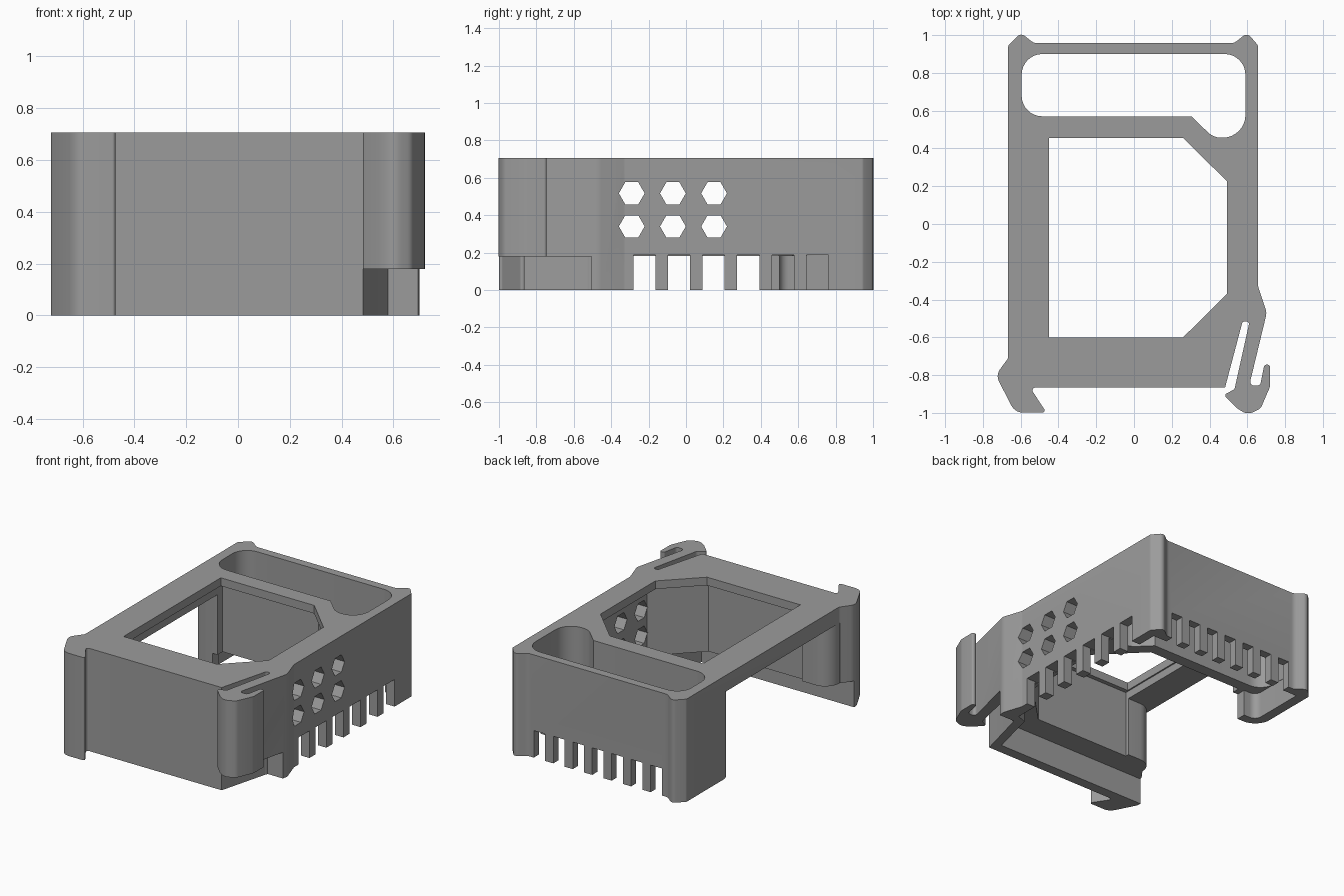
import bpy, bmesh, math
from mathutils import Vector

if "Cube" in bpy.data.objects:
    bpy.data.objects.remove(bpy.data.objects["Cube"])

H = 0.706      # total height
BASE = 0.18    # height of the wide lower recess


def rounded(points):
    """Points are (x, y) or (x, y, radius); corners with a radius become arcs."""
    out = []
    n = len(points)
    for i, p in enumerate(points):
        if len(p) == 2:
            out.append(p)
            continue
        c = Vector(p[:2])
        a = (Vector(points[i - 1][:2]) - c).normalized()
        b = (Vector(points[(i + 1) % n][:2]) - c).normalized()
        half = a.angle(b) / 2
        t = p[2] / math.tan(half)
        centre = c + (a + b).normalized() * (p[2] / math.sin(half))
        v0, v1 = c + a * t - centre, c + b * t - centre
        sweep = v0.angle_signed(v1)
        steps = max(2, int(abs(sweep) / math.radians(11)))
        for k in range(steps + 1):
            ang = -sweep * k / steps
            out.append((centre.x + v0.x * math.cos(ang) - v0.y * math.sin(ang),
                        centre.y + v0.x * math.sin(ang) + v0.y * math.cos(ang)))
    return out


def prism(name, points, lo, hi, axis="z"):
    """Extrude a flat outline along z (x, y points) or along x (y, z points)."""
    bm = bmesh.new()
    place = (lambda p, h: (p[0], p[1], h)) if axis == "z" else (lambda p, h: (h, p[0], p[1]))
    bottom = [bm.verts.new(place(p, lo)) for p in points]
    top = [bm.verts.new(place(p, hi)) for p in points]
    bm.faces.new(bottom)
    bm.faces.new(top)
    for i in range(len(points)):
        j = (i + 1) % len(points)
        bm.faces.new((bottom[i], bottom[j], top[j], top[i]))
    bmesh.ops.recalc_face_normals(bm, faces=bm.faces[:])
    mesh = bpy.data.meshes.new(name)
    bm.to_mesh(mesh)
    bm.free()
    ob = bpy.data.objects.new(name, mesh)
    bpy.context.collection.objects.link(ob)
    return ob


def box(name, x0, x1, y0, y1, z0, z1):
    return prism(name, [(x0, y0), (x1, y0), (x1, y1), (x0, y1)], z0, z1)


# Outer outline: back ears, left hook, front wall, slit and spring clip
outline = rounded([
    (-0.53, 0.957, 0.05), (-0.567, 0.987), (-0.60, 1.012, 0.03), (-0.666, 0.945, 0.02),
    (-0.666, -0.71, 0.03), (-0.732, -0.80, 0.06), (-0.63, -0.999, 0.07),
    (-0.463, -0.999, 0.012), (-0.55, -0.866, 0.015),
    (0.482, -0.866), (0.575, -0.515, 0.015), (0.612, -0.515, 0.015), (0.532, -0.875, 0.02),
    (0.475, -0.905, 0.012), (0.545, -0.975), (0.60, -1.010, 0.06), (0.67, -0.978, 0.04),
    (0.721, -0.86, 0.06), (0.721, -0.745, 0.014), (0.69, -0.745, 0.014),
    (0.668, -0.855, 0.02), (0.61, -0.855, 0.02), (0.703, -0.47, 0.06),
    (0.657, -0.33, 0.03),
    (0.657, 0.945, 0.02), (0.60, 1.012, 0.03), (0.567, 0.987), (0.53, 0.957, 0.05)])
body = prism("case_body", outline, 0, H)

cutters = []

# Window in the top plate and the slightly wider chamber below it
cutters.append(prism("window_cut", [
    (-0.45, -0.60), (0.26, -0.60), (0.492, -0.37), (0.492, 0.226), (0.26, 0.456), (-0.45, 0.456)],
    -0.1, H + 0.1))
cutters.append(prism("chamber_cut", [
    (-0.46, -0.63), (0.27, -0.63), (0.545, -0.355), (0.545, 0.215), (0.27, 0.49), (-0.46, 0.49)],
    -0.12, 0.65))

# Rounded pocket along the back
cutters.append(prism("back_pocket_cut", rounded([
    (-0.595, 0.57, 0.11), (0.305, 0.57), (0.42, 0.457, 0.1), (0.59, 0.457, 0.12),
    (0.59, 0.90, 0.11), (-0.595, 0.90, 0.11)]), -0.14, H + 0.12))

# Wide lower recess, open to the left, with the left wall wrapping inwards
cutters.append(prism("lower_recess_cut", rounded([
    (-0.85, -0.795), (0.44, -0.795), (0.52, -0.47), (0.592, -0.44), (0.592, 0.902),
    (-0.597, 0.902), (-0.597, 0.50, 0.05), (-0.50, 0.50), (-0.50, 0.43), (-0.85, 0.43)]),
    -0.16, BASE + 0.002))

# Opening in the left wall, flaring over rounded posts
cutters.append(prism("left_opening_cut", rounded([
    (-0.40, -0.605), (-0.40, 0.435), (-0.667, 0.435, 0.12), (-0.667, 0.56), (-0.87, 0.56),
    (-0.87, -0.715), (-0.667, -0.715), (-0.667, -0.605, 0.105)]), -0.18, 0.595))

# Clearance under the spring clip
cutters.append(prism("clip_clearance_cut", [
    (0.40, -1.1), (0.85, -1.1), (0.85, -0.505), (0.5787, -0.505), (0.4815, -0.868), (0.40, -0.868)],
    -0.2, BASE - 0.001))

# Hexagonal vents through the right wall
for y in (-0.29, -0.07, 0.15):
    for z in (0.34, 0.517):
        ring = [(y + 0.069 * math.cos(k * math.pi / 3), z + 0.069 * math.sin(k * math.pi / 3))
                for k in range(6)]
        cutters.append(prism("vent_cut", ring, 0.40, 0.80, "x"))

# Slots along the bottom of the right and back walls
for i in range(6):
    y = -0.222 + 0.185 * i
    cutters.append(box("side_slot_cut", 0.56, 0.82, y - 0.059, y + 0.059, -0.22, BASE + 0.006))
for i in range(7):
    x = 0.148 * (i - 3)
    cutters.append(box("back_slot_cut", x - 0.043, x + 0.043, 0.87, 1.1, -0.24, BASE + 0.006))

for c in cutters:
    c.hide_render = True
    mod = body.modifiers.new(c.name, "BOOLEAN")
    mod.operation = "DIFFERENCE"
    mod.solver = "EXACT"
    mod.object = c

# Bake the cuts and remove the cutters
bpy.context.view_layer.update()
graph = bpy.context.evaluated_depsgraph_get()
baked = bpy.data.meshes.new_from_object(body.evaluated_get(graph))
body.modifiers.clear()
body.data = baked
for c in cutters:
    bpy.data.objects.remove(c)

# Single grey plastic
grey = bpy.data.materials.new("grey_plastic")
grey.diffuse_color = (0.33, 0.33, 0.33, 1)
grey.use_nodes = True
grey.node_tree.nodes["Principled BSDF"].inputs["Base Color"].default_value = grey.diffuse_color
body.data.materials.clear()
body.data.materials.append(grey)

bpy.ops.object.select_all(action="DESELECT")
body.select_set(True)
bpy.context.view_layer.objects.active = body
bpy.ops.object.shade_smooth_by_angle(angle=math.radians(30))
